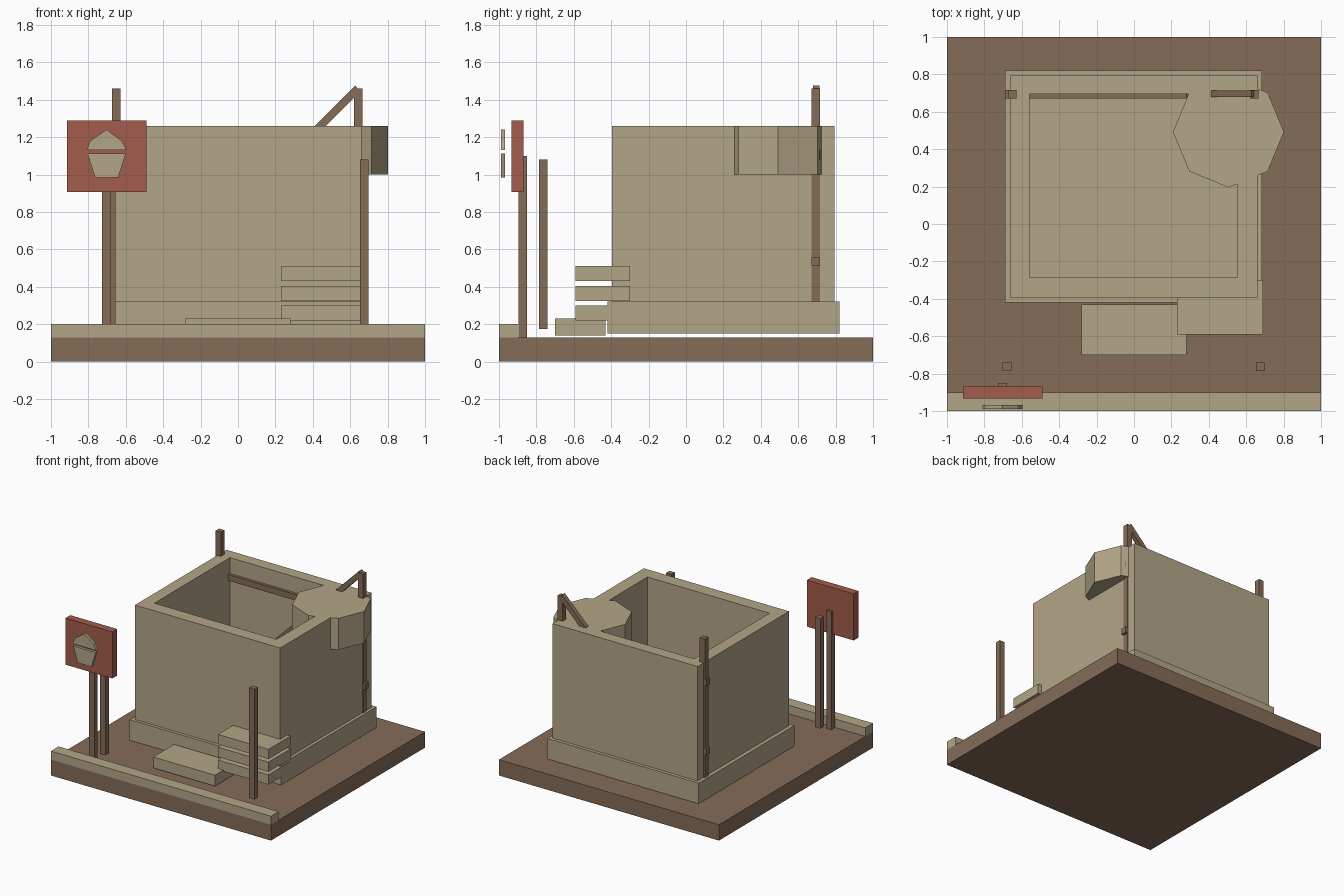
import bpy
import bmesh
import math

default = bpy.data.objects.get("Cube")
if default:
    bpy.data.objects.remove(default, do_unlink=True)


def material(name, r, g, b):
    m = bpy.data.materials.new(name)
    m.use_nodes = True
    m.diffuse_color = (r, g, b, 1)
    m.node_tree.nodes["Principled BSDF"].inputs["Base Color"].default_value = (r, g, b, 1)
    return m


TAN = material("sandy_plaster", 0.45, 0.38, 0.245)
BROWN = material("brown_wood", 0.235, 0.15, 0.097)
RED = material("brick_red", 0.37, 0.107, 0.074)


def loft(name, rings, mat):
    """Skin a stack of equal rings and cap both ends."""
    bm = bmesh.new()
    loops = [[bm.verts.new(p) for p in ring] for ring in rings]
    n = len(loops[0])
    for low, high in zip(loops, loops[1:]):
        for i in range(n):
            j = (i + 1) % n
            bm.faces.new((low[i], low[j], high[j], high[i]))
    bm.faces.new(loops[0][::-1])
    bm.faces.new(loops[-1])
    bmesh.ops.recalc_face_normals(bm, faces=bm.faces)
    mesh = bpy.data.meshes.new(name)
    bm.to_mesh(mesh)
    bm.free()
    mesh.materials.append(mat)
    ob = bpy.data.objects.new(name, mesh)
    bpy.context.collection.objects.link(ob)
    return ob


def rect(x, y, z):
    return [(x[0], y[0], z), (x[1], y[0], z), (x[1], y[1], z), (x[0], y[1], z)]


def box(name, x, y, z, mat):
    return loft(name, [rect(x, y, z[0]), rect(x, y, z[1])], mat)


def plate(name, outline, y, mat):
    """Extrude an x-z outline along y."""
    return loft(name, [[(px, d, pz) for px, pz in outline] for d in y], mat)


# Ground and kerb
box("ground_slab", (-1, 1), (-1, 1), (0, 0.13), BROWN)
box("kerb", (-1, 1), (-1, -0.9), (0.13, 0.2), TAN)

# Open-topped building on its plinth
box("plinth", (-0.69, 0.685), (-0.42, 0.82), (0.15, 0.32), TAN)
outer = ((-0.66, 0.66), (-0.395, 0.793))
inner = ((-0.56, 0.55), (-0.285, 0.695))
loft("building_walls", [rect(*outer, 0.3), rect(*outer, 1.26),
                        rect(*inner, 1.26), rect(*inner, 0.33)], TAN)

# Octagonal corner turret
octagon = [(0.505 + 0.297 * math.cos(i * math.pi / 4),
            0.492 + 0.297 * math.sin(i * math.pi / 4)) for i in range(8)]
loft("corner_turret", [[(x, y, z) for x, y in octagon] for z in (1.0, 1.26)], TAN)

# Entrance step and stacked slabs
box("entrance_step", (-0.28, 0.28), (-0.7, -0.43), (0.14, 0.23), TAN)
for i in range(3):
    z = 0.22 + 0.105 * i
    box(f"stacked_slab_{i + 1}", (0.23, 0.69), (-0.59, -0.3), (z, z + 0.08), TAN)

# Timber frame through the back wall
for side, x in (("right", -0.65), ("left", 0.643)):
    box(f"back_post_{side}", (x - 0.023, x + 0.023), (0.672, 0.717), (0.3, 1.46), BROWN)
for name, z in (("lower", 0.51), ("upper", 1.08)):
    box(f"{name}_beam", (-0.69, 0.685), (0.672, 0.717), (z, z + 0.05), BROWN)
plate("diagonal_brace", [(-0.6, 0.19), (0.655, 1.445), (0.627, 1.475), (-0.63, 0.22)],
      (0.678, 0.715), BROWN)

# Free-standing front posts
for side, x in (("right", -0.68), ("left", 0.675)):
    box(f"front_post_{side}", (x - 0.024, x + 0.024), (-0.785, -0.74), (0.175, 1.08), BROWN)

# Sign with a two-piece emblem in front
box("sign_post", (-0.727, -0.68), (-0.895, -0.85), (0.13, 1.1), BROWN)
box("sign_board", (-0.915, -0.49), (-0.932, -0.87), (0.907, 1.29), RED)
depth = (-0.99, -0.967)
plate("emblem_top", [(-0.81, 1.13), (-0.595, 1.13), (-0.622, 1.18),
                     (-0.703, 1.24), (-0.79, 1.18)], depth, TAN)
plate("emblem_base", [(-0.765, 0.985), (-0.64, 0.985), (-0.6, 1.113),
                      (-0.805, 1.113)], depth, TAN)
